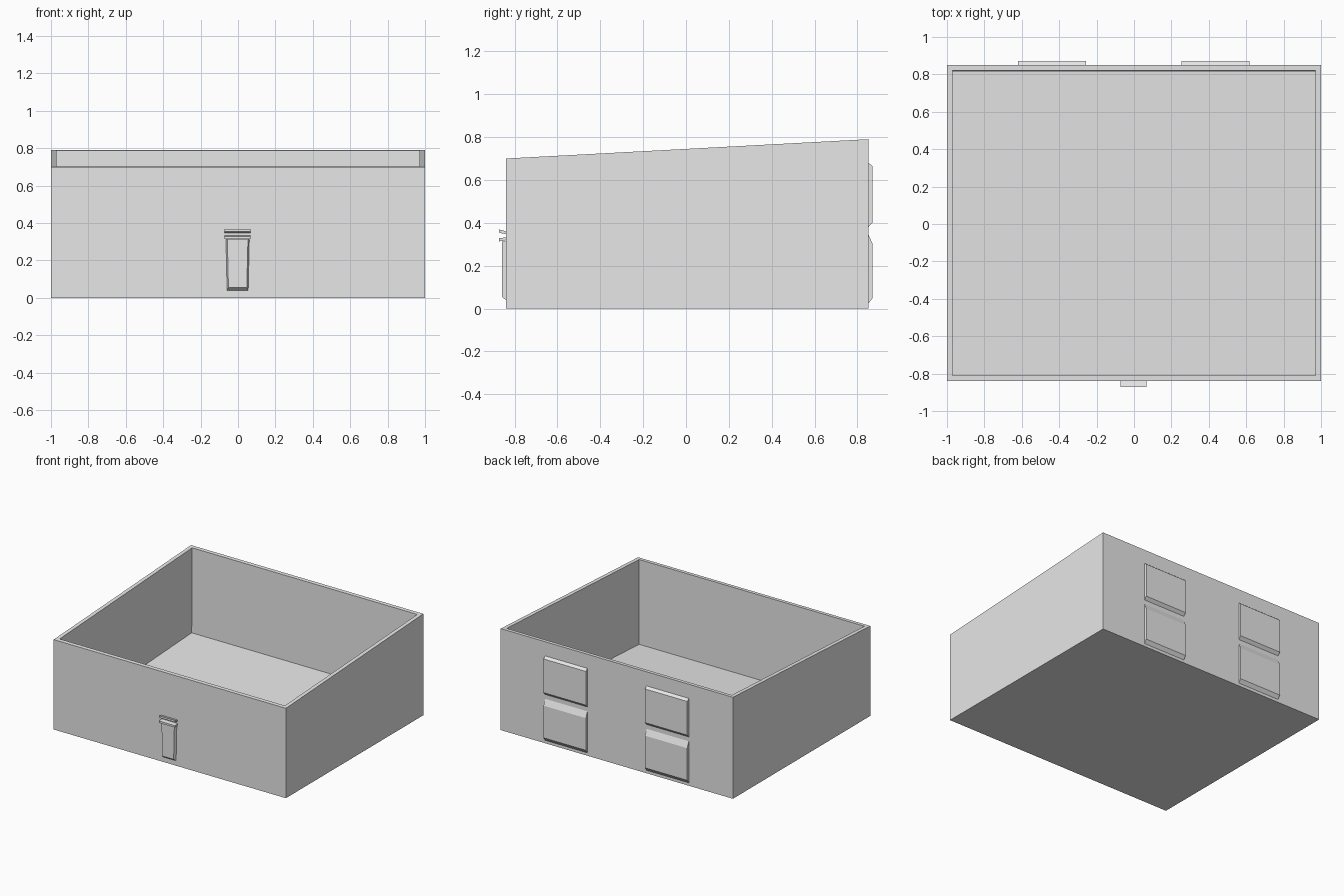
import bpy
import bmesh

if "Cube" in bpy.data.objects:
    bpy.data.objects.remove(bpy.data.objects["Cube"], do_unlink=True)

grey = bpy.data.materials.new("light_grey")
grey.use_nodes = True
grey.diffuse_color = (0.8, 0.8, 0.8, 1)
grey.node_tree.nodes["Principled BSDF"].inputs["Base Color"].default_value = (0.8, 0.8, 0.8, 1)

FRONT, BACK = -0.839, 0.851
WALL, DEPTH = 0.03, 0.66


def finish(name, bm):
    bmesh.ops.recalc_face_normals(bm, faces=bm.faces)
    mesh = bpy.data.meshes.new(name)
    bm.to_mesh(mesh)
    bm.free()
    mesh.materials.append(grey)
    obj = bpy.data.objects.new(name, mesh)
    bpy.context.scene.collection.objects.link(obj)
    return obj


def prism(profile, x0, x1):
    """Extrude a (y, z) profile along x."""
    bm = bmesh.new()
    face = bm.faces.new([bm.verts.new((x0, y, z)) for y, z in profile])
    ext = bmesh.ops.extrude_face_region(bm, geom=[face])
    moved = [v for v in ext["geom"] if isinstance(v, bmesh.types.BMVert)]
    bmesh.ops.translate(bm, verts=moved, vec=(x1 - x0, 0, 0))
    bmesh.ops.recalc_face_normals(bm, faces=bm.faces)
    return bm


# Open box with a sloping rim and a floor parallel to it
bm = prism([(FRONT, 0), (BACK, 0), (BACK, 0.79), (FRONT, 0.70)], -1, 1)
bm.normal_update()
top = max(bm.faces, key=lambda f: f.normal.z)
bmesh.ops.inset_region(bm, faces=[top], thickness=WALL, use_even_offset=True)
floor = bmesh.ops.extrude_discrete_faces(bm, faces=[top])["faces"][0]
bmesh.ops.translate(bm, verts=floor.verts, vec=(0, 0, -DEPTH))
for v in floor.verts:
    if v.co.y > 0:
        v.co.y -= 0.005
finish("open_box", bm)

# Two columns of bevelled panels on the back
for side, x0, x1 in (("right", -0.62, -0.257), ("left", 0.253, 0.617)):
    for level, z0, z1, z2, z3 in (("lower", 0.023, 0.05, 0.30, 0.346),
                                  ("upper", 0.38, 0.402, 0.664, 0.68)):
        profile = [(BACK - 0.004, z0), (BACK, z0), (BACK + 0.02, z1),
                   (BACK + 0.02, z2), (BACK, z3), (BACK - 0.004, z3)]
        finish(f"back_panel_{level}_{side}", prism(profile, x0, x1))

# Tapered latch body on the front
bm = bmesh.new()
rings = []
for y, low, inset in ((FRONT + 0.004, 0.035, 0), (FRONT - 0.02, 0.055, 0.009)):
    wide, narrow = 0.064 - inset, 0.058 - inset
    rings.append([bm.verts.new((x - 0.002, y, z)) for x, z in
                  ((-narrow, low), (narrow, low), (wide, 0.312), (-wide, 0.312))])
for ring in rings:
    bm.faces.new(ring)
for i in range(4):
    j = (i + 1) % 4
    bm.faces.new((rings[0][i], rings[0][j], rings[1][j], rings[1][i]))
finish("latch_body", bm)

# Two slim ledges above the latch body, tilted away from each other
for name, root, tip in (("latch_lower_ledge", 0.320, 0.313),
                        ("latch_upper_ledge", 0.346, 0.354)):
    profile = [(FRONT + 0.004, root), (FRONT - 0.033, tip),
               (FRONT - 0.033, tip + 0.015), (FRONT + 0.004, root + 0.013)]
    finish(name, prism(profile, -0.071, 0.067))
